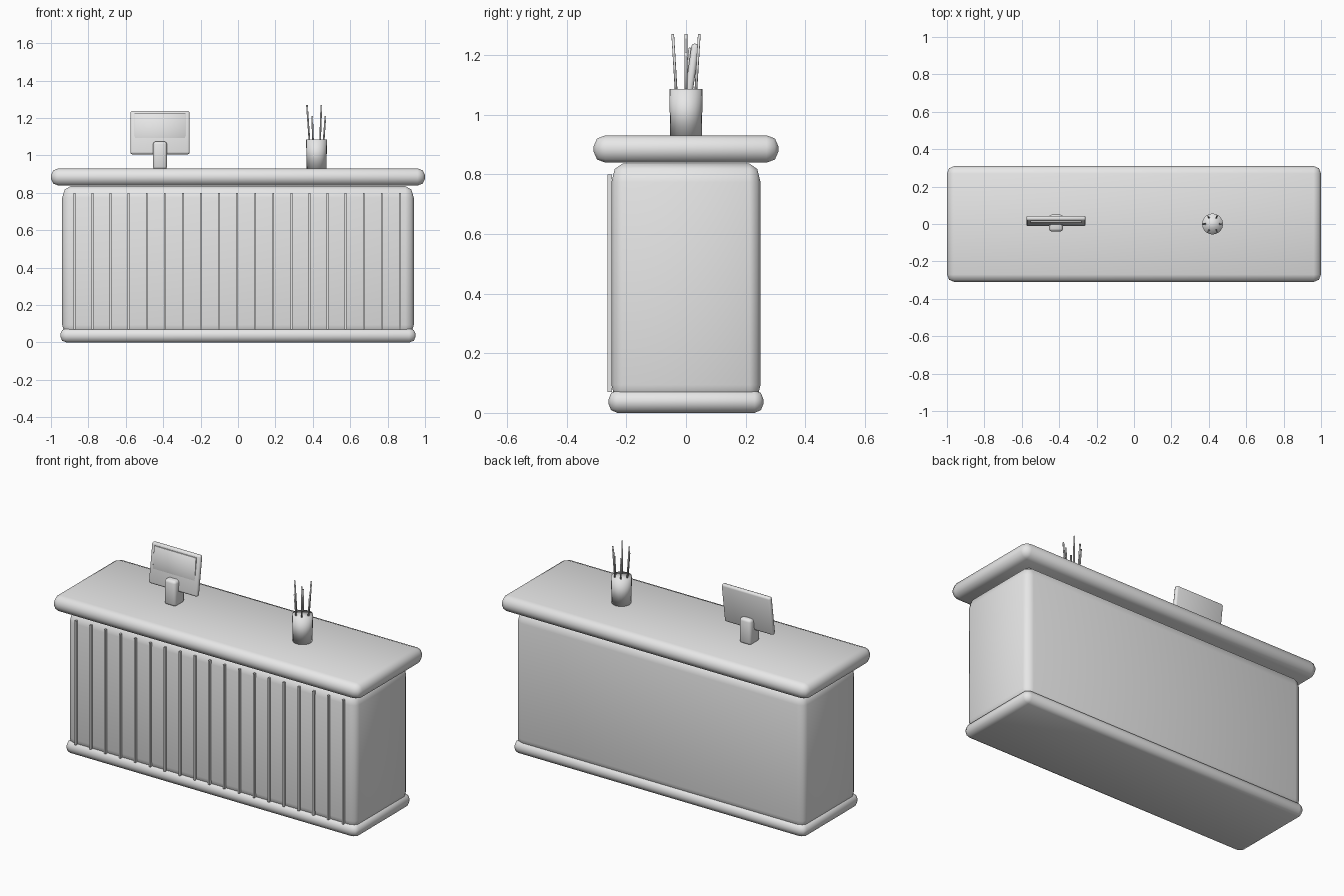
import bpy
import bmesh
from math import radians, sin, cos, pi
from mathutils import Matrix, Vector

cube = bpy.data.objects.get("Cube")
if cube:
    bpy.data.objects.remove(cube)

# Single plain grey finish
grey = bpy.data.materials.new("plain grey")
grey.use_nodes = True
grey.diffuse_color = (0.8, 0.8, 0.8, 1)
grey.node_tree.nodes["Principled BSDF"].inputs["Base Color"].default_value = (0.8, 0.8, 0.8, 1)


def finish(name, bm, smooth=True):
    mesh = bpy.data.meshes.new(name)
    bm.to_mesh(mesh)
    bm.free()
    mesh.materials.append(grey)
    for poly in mesh.polygons:
        poly.use_smooth = smooth
    obj = bpy.data.objects.new(name, mesh)
    bpy.context.collection.objects.link(obj)
    return obj


def rounded_box(name, centre, size, bevel, tilt=0, segments=2):
    """Box whose rounded edges may differ in width along each axis."""
    bm = bmesh.new()
    bmesh.ops.create_cube(bm, size=1)
    bmesh.ops.scale(bm, vec=[s / b for s, b in zip(size, bevel)], verts=bm.verts)
    bmesh.ops.bevel(bm, geom=bm.edges[:], offset=1, segments=segments,
                    profile=0.5, affect='EDGES')
    bmesh.ops.scale(bm, vec=bevel, verts=bm.verts)
    bm.transform(Matrix.Translation(centre) @ Matrix.Rotation(radians(tilt), 4, 'X'))
    return finish(name, bm)


def rod(name, start, end, r1, r2, sides):
    """Capped cylinder or cone running between two points."""
    start, end = Vector(start), Vector(end)
    axis = end - start
    bm = bmesh.new()
    bmesh.ops.create_cone(bm, cap_ends=True, segments=sides, radius1=r1,
                          radius2=r2, depth=axis.length)
    turn = Vector((0, 0, 1)).rotation_difference(axis).to_matrix().to_4x4()
    bm.transform(Matrix.Translation((start + end) / 2) @ turn)
    return finish(name, bm)


# Counter
rounded_box("base_plinth", (0, 0, 0.038), (1.9, 0.52, 0.076), (0.035, 0.03, 0.031))
rounded_box("counter_body", (0, 0, 0.434), (1.88, 0.5, 0.804), (0.045, 0.037, 0.062))
rounded_box("counter_top", (0, 0, 0.885), (2, 0.62, 0.092), (0.04, 0.04, 0.037))

# Vertical slats on the front
for i in range(19):
    bm = bmesh.new()
    bmesh.ops.create_cube(bm, size=1)
    bmesh.ops.scale(bm, vec=(0.01, 0.014, 0.73), verts=bm.verts)
    bmesh.ops.translate(bm, vec=(-0.875 + i * 0.0967, -0.256, 0.435), verts=bm.verts)
    finish(f"front_slat_{i + 1}", bm, smooth=False)

# Monitor: stand, tilted housing and thin screen plate
rounded_box("monitor_stand", (-0.417, 0.005, 1.0), (0.075, 0.09, 0.15), (0.015, 0.015, 0.015))
rounded_box("monitor_housing", (-0.417, 0.016, 1.122), (0.317, 0.026, 0.234),
            (0.011, 0.009, 0.011), tilt=-8)
rounded_box("monitor_screen", (-0.417, 0.006, 1.13), (0.273, 0.009, 0.19),
            (0.002, 0.002, 0.002), tilt=-4, segments=1)

# Pen cup with pens leaning outward
CUP_X = 0.42
rod("pen_cup", (CUP_X, 0, 0.93), (CUP_X, 0, 1.086), 0.053, 0.056, 20)
for i in range(6):
    a = i * pi / 3
    top = 1.27 if i % 2 else 1.21
    foot_r, slope = 0.036, 0.07
    tip_r = foot_r + slope * (top - 1.05)
    rod(f"pen_{i + 1}", (CUP_X + foot_r * cos(a), foot_r * sin(a), 1.05),
        (CUP_X + tip_r * cos(a), tip_r * sin(a), top), 0.0045, 0.0045, 8)
